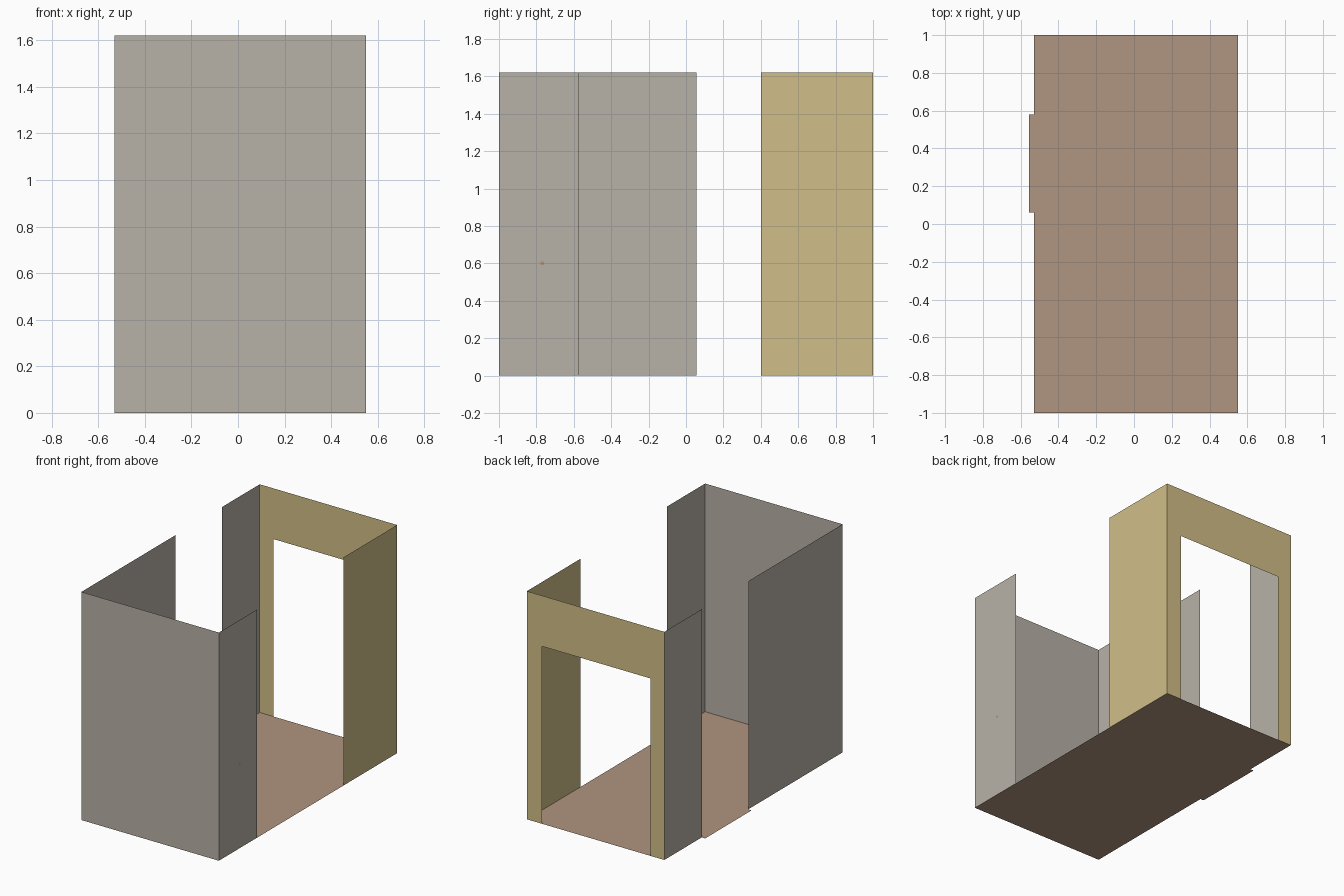
import bpy, bmesh

if "Cube" in bpy.data.objects:
    bpy.data.objects.remove(bpy.data.objects["Cube"])

X0, X1, Y0, Y1, H = -0.53, 0.55, -1.0, 1.0, 1.62


def mat(name, rgb):
    m = bpy.data.materials.new(name)
    lin = [((c / 255 + 0.055) / 1.055) ** 2.4 for c in rgb]
    m.diffuse_color = (*lin, 1)
    m.use_nodes = True
    m.node_tree.nodes["Principled BSDF"].inputs["Base Color"].default_value = m.diffuse_color
    return m


GREY = mat("warm_grey_wall", (184, 178, 167))
TAN = mat("tan_wall", (209, 190, 136))
BROWN = mat("brown_floor", (176, 149, 128))


def sheet(name, outline, material):
    """Thin flat panel from its outline."""
    me = bpy.data.meshes.new(name)
    bm = bmesh.new()
    bm.faces.new([bm.verts.new(p) for p in outline])
    bm.to_mesh(me)
    bm.free()
    me.materials.append(material)
    ob = bpy.data.objects.new(name, me)
    bpy.context.collection.objects.link(ob)
    return ob


def side_wall(name, x, y0, y1, material):
    pts = [(x, y0, 0), (x, y1, 0), (x, y1, H), (x, y0, H)]
    return sheet(name, pts if x > 0 else pts[::-1], material)


# Floor with the door sill projecting on the left
sheet("floor", [(X0, Y0, 0), (X1, Y0, 0), (X1, Y1, 0), (X0, Y1, 0),
                (X0, 0.58, 0), (-0.557, 0.58, 0), (-0.557, 0.06, 0), (X0, 0.06, 0)], BROWN)

# Front wall
sheet("front_wall", [(X0, Y0, 0), (X1, Y0, 0), (X1, Y0, H), (X0, Y0, H)], GREY)

# Side walls, with gaps for openings
side_wall("left_wall_front", X0, Y0, 0.055, GREY)
side_wall("left_wall_back", X0, 0.575, Y1, GREY)
side_wall("right_wall_front", X1, Y0, -0.575, GREY)
side_wall("right_wall_back", X1, 0.40, Y1, TAN)

# Back wall with a doorway down to the floor
DL, DR, DT = -0.42, 0.43, 1.26
sheet("back_wall", [(X1, Y1, 0), (DR, Y1, 0), (DR, Y1, DT), (DL, Y1, DT),
                    (DL, Y1, 0), (X0, Y1, 0), (X0, Y1, H), (X1, Y1, H)], TAN)

# Tiny spot on the right wall
s = 0.009
sheet("wall_spot", [(X1 + 0.001, -0.768 + a * s, 0.602 + b * s)
                    for a, b in ((-1, -1), (1, -1), (1, 1), (-1, 1))], BROWN)
